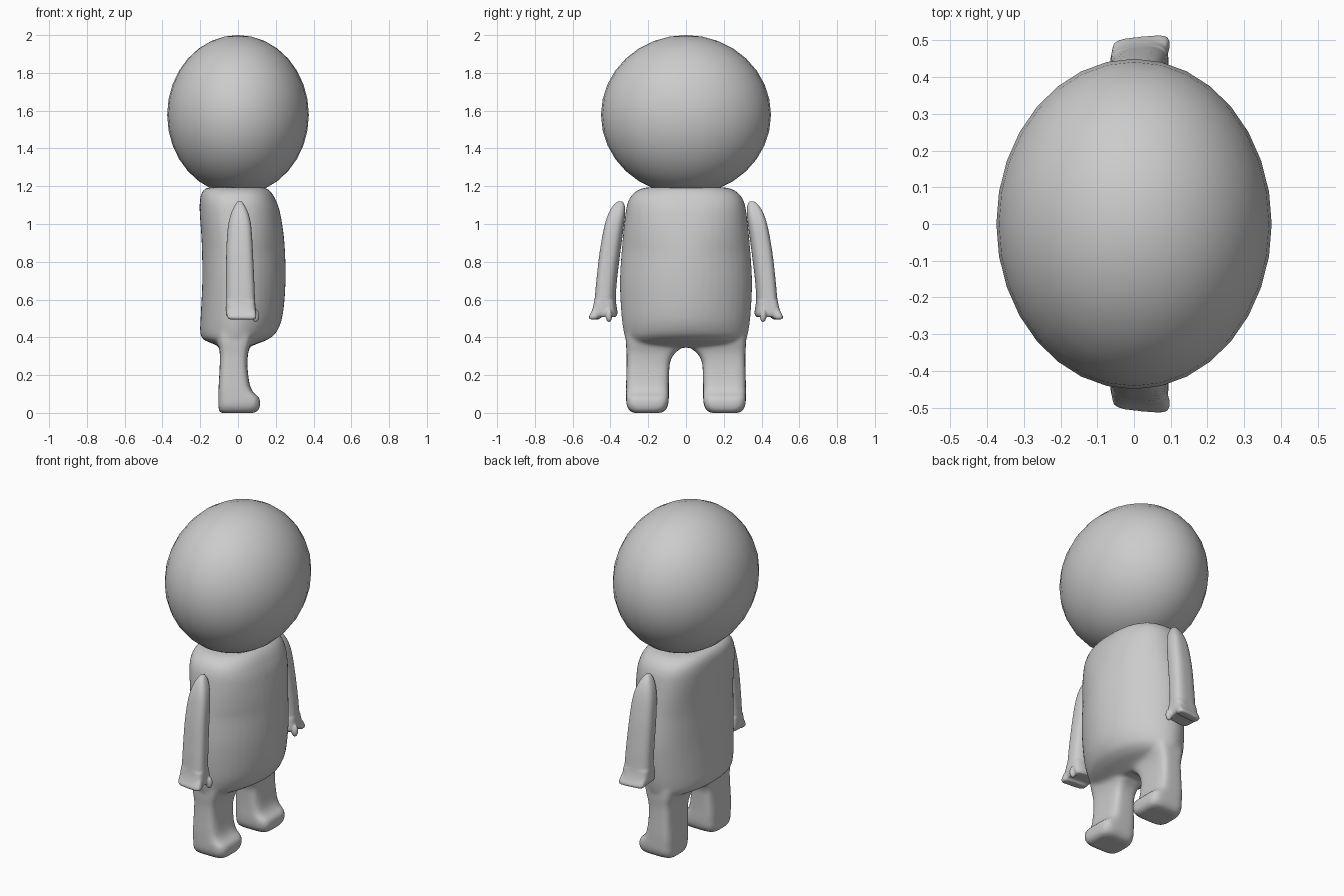
import bpy, bmesh, math

skin = bpy.data.materials.new("plain grey")
skin.diffuse_color = (0.6, 0.6, 0.6, 1)


def resample(rows, n=5):
    """Catmull-Rom smoothing of the section list."""
    out = []
    for i in range(len(rows) - 1):
        p0, p1 = rows[max(i - 1, 0)], rows[i]
        p2, p3 = rows[i + 1], rows[min(i + 2, len(rows) - 1)]
        for k in range(n):
            t = k / n
            out.append([0.5 * (2 * b + (c - a) * t + (2 * a - 5 * b + 4 * c - d) * t * t
                               + (3 * b - a - 3 * c + d) * t ** 3)
                        for a, b, c, d in zip(p0, p1, p2, p3)])
    return out + [list(rows[-1])]


def loft(bm, rows, power, side=1, shear=0.0, mid=None, n=48):
    """Rounded sections (z, x0, x1, y0, y1), stacked and capped.
    power(z) gives the squareness of the front (+x) and back halves."""
    rings = []
    for z, x0, x1, y0, y1 in resample(rows):
        front, back = power(z)
        cx = (x0 + x1) / 2 if mid is None else mid
        ring = []
        for i in range(n):
            a = 2 * math.pi * i / n
            c, s = math.cos(a), math.sin(a)
            p = front if c > 0 else back
            x = cx + (abs(c) ** (2 / p) * (x1 - cx) if c > 0 else -abs(c) ** (2 / p) * (cx - x0))
            y = (y0 + y1) / 2 + math.copysign(abs(s) ** (2 / p), s) * (y1 - y0) / 2 + shear * x
            ring.append(bm.verts.new((x, side * y, z)))
        rings.append(ring)
    faces = [bm.faces.new(rings[0]), bm.faces.new(rings[-1])]
    for a, b in zip(rings, rings[1:]):
        for i in range(n):
            j = (i + 1) % n
            faces.append(bm.faces.new((a[i], a[j], b[j], b[i])))
    bmesh.ops.recalc_face_normals(bm, faces=faces)


def ball(bm, loc, radii, seg=32):
    vs = bmesh.ops.create_uvsphere(bm, u_segments=seg, v_segments=seg // 2, radius=1)["verts"]
    bmesh.ops.scale(bm, vec=radii, verts=vs)
    bmesh.ops.translate(bm, vec=loc, verts=vs)


def finish(bm, name, voxel=0, soft=4):
    for f in bm.faces:
        f.smooth = True
    me = bpy.data.meshes.new(name)
    bm.to_mesh(me)
    bm.free()
    me.materials.append(skin)
    ob = bpy.data.objects.new(name, me)
    bpy.context.collection.objects.link(ob)
    if voxel:  # fuse overlapping pieces into one soft skin
        r = ob.modifiers.new("fuse", "REMESH")
        r.mode, r.voxel_size, r.use_smooth_shade = "VOXEL", voxel, True
        s = ob.modifiers.new("soften", "SMOOTH")
        s.factor, s.iterations = 0.5, soft
    return ob


# head
bm = bmesh.new()
ball(bm, (0, 0, 1.578), (0.375, 0.45, 0.422))
finish(bm, "head")

# torso and legs, fused
torso = [(0.345, -0.09, 0.05, -0.27, 0.27), (0.365, -0.13, 0.10, -0.305, 0.305),
         (0.39, -0.185, 0.16, -0.32, 0.32), (0.43, -0.2, 0.205, -0.33, 0.33),
         (0.52, -0.197, 0.237, -0.342, 0.342), (0.70, -0.189, 0.252, -0.35, 0.35),
         (0.90, -0.192, 0.246, -0.337, 0.337), (1.05, -0.202, 0.225, -0.321, 0.321),
         (1.12, -0.202, 0.203, -0.306, 0.306), (1.165, -0.192, 0.178, -0.275, 0.275),
         (1.19, -0.167, 0.147, -0.225, 0.225), (1.196, -0.12, 0.11, -0.15, 0.15)]
leg = [(0.0, -0.09, 0.085, 0.135, 0.275), (0.01, -0.1, 0.105, 0.113, 0.297),
       (0.04, -0.104, 0.117, 0.095, 0.314), (0.08, -0.104, 0.112, 0.091, 0.317),
       (0.11, -0.104, 0.08, 0.091, 0.317), (0.15, -0.102, 0.062, 0.091, 0.317),
       (0.22, -0.098, 0.052, 0.089, 0.315), (0.27, -0.096, 0.05, 0.084, 0.314),
       (0.31, -0.096, 0.053, 0.064, 0.314), (0.34, -0.1, 0.06, 0.03, 0.316),
       (0.37, -0.108, 0.07, 0.0, 0.318), (0.43, -0.11, 0.08, 0.0, 0.318),
       (0.52, -0.08, 0.06, 0.0, 0.315)]


def torso_power(z):
    t = min(max((z - 0.85) / 0.3, 0), 1)
    return 1.85 + 0.6 * t, 2.1 + 0.5 * t


bm = bmesh.new()
loft(bm, torso, torso_power, mid=-0.01)
for side in (1, -1):
    loft(bm, leg, lambda z: (4.5, 4.5), side)
finish(bm, "torso_and_legs", 0.011, 6)

# arms: thumb and outer fingers hang below a slightly hollow palm
arm = [(0.508, -0.058, 0.085, 0.372, 0.498), (0.525, -0.064, 0.093, 0.364, 0.50),
       (0.555, -0.065, 0.093, 0.367, 0.49), (0.60, -0.064, 0.09, 0.372, 0.481),
       (0.70, -0.063, 0.086, 0.366, 0.472), (0.85, -0.062, 0.079, 0.348, 0.455),
       (0.97, -0.055, 0.072, 0.332, 0.434), (1.04, -0.042, 0.06, 0.323, 0.415),
       (1.09, -0.022, 0.04, 0.322, 0.39), (1.12, -0.002, 0.02, 0.334, 0.362)]
for side, name in ((1, "left_arm"), (-1, "right_arm")):
    bm = bmesh.new()
    loft(bm, arm, lambda z: (2.8 + (z < 0.6), 2.8 + (z < 0.6)), side, 0.1)
    ball(bm, (0.093, side * 0.408, 0.515), (0.02, 0.018, 0.036), 16)
    loft(bm, [(0.495, -0.045, 0.09, 0.462, 0.503), (0.51, -0.058, 0.097, 0.45, 0.508),
              (0.55, -0.06, 0.09, 0.44, 0.487)], lambda z: (4, 4), side, 0.1)
    finish(bm, name, 0.006, 3)
